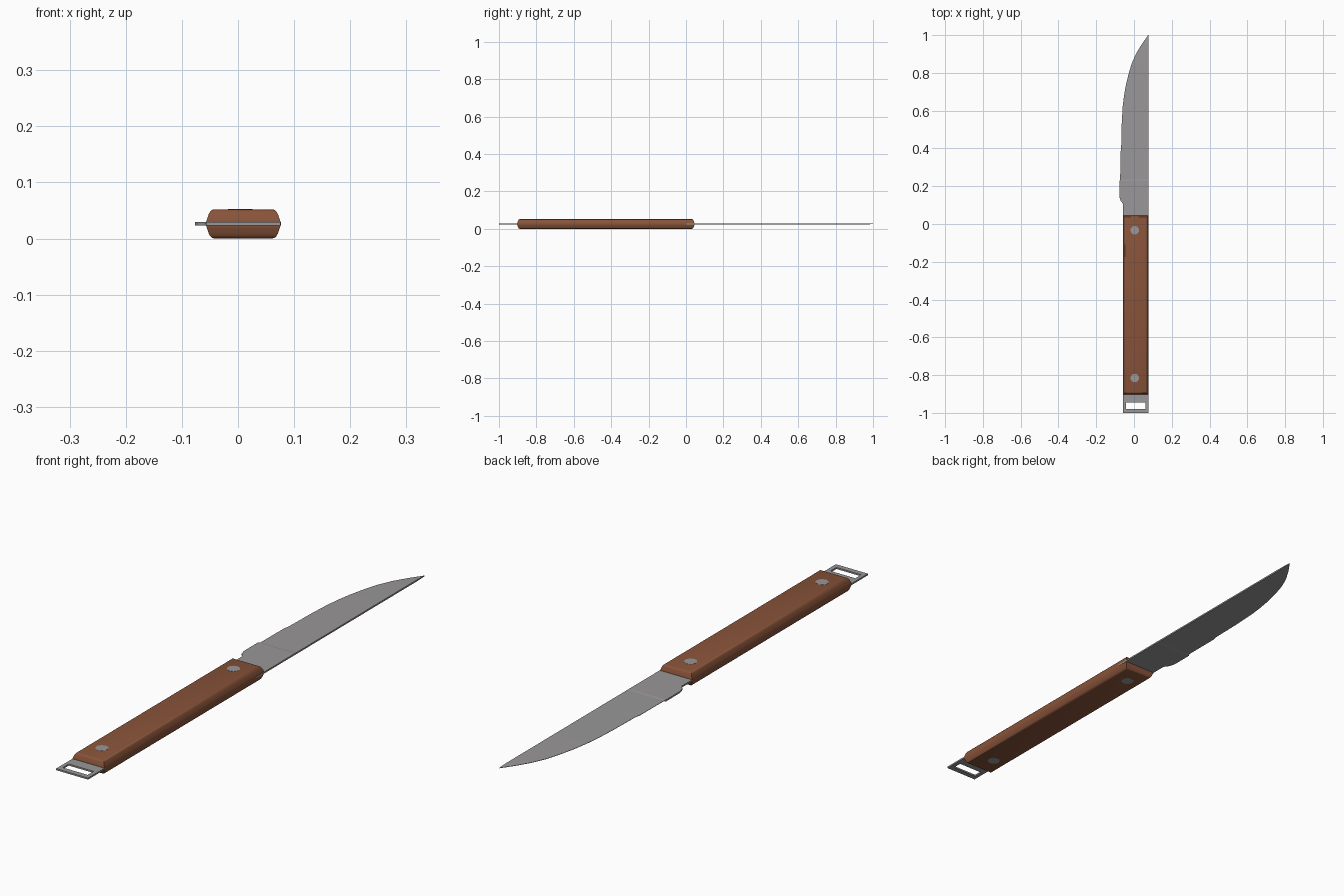
import bpy, bmesh, math

if "Cube" in bpy.data.objects:
    bpy.data.objects.remove(bpy.data.objects["Cube"])

ZC = 0.0263   # mid-plane of the knife
T = 0.003     # half thickness of the steel
X0, X1 = -0.058, 0.077


def material(name, rgb):
    m = bpy.data.materials.new(name)
    m.diffuse_color = (*rgb, 1)
    m.use_nodes = True
    m.node_tree.nodes["Principled BSDF"].inputs["Base Color"].default_value = m.diffuse_color
    return m


steel = material("grey steel", (0.32, 0.31, 0.31))
wood = material("brown wood", (0.25, 0.088, 0.042))


def finish(bm, name, mat, smooth=None):
    bmesh.ops.recalc_face_normals(bm, faces=bm.faces)
    me = bpy.data.meshes.new(name)
    bm.to_mesh(me)
    bm.free()
    me.materials.append(mat)
    ob = bpy.data.objects.new(name, me)
    bpy.context.collection.objects.link(ob)
    if smooth:
        bpy.ops.object.select_all(action='DESELECT')
        ob.select_set(True)
        bpy.context.view_layer.objects.active = ob
        bpy.ops.object.shade_smooth_by_angle(angle=math.radians(smooth))
    return ob


def bridge(bm, rings, closed=False):
    pairs = list(zip(rings, rings[1:])) + ([(rings[-1], rings[0])] if closed else [])
    for a, b in pairs:
        n = len(a)
        for i in range(n):
            j = (i + 1) % n
            bm.faces.new((a[i], a[j], b[j], b[i]))


# blade: cross-sections from the straight spine to the curved cutting edge
edge = [(-0.057, 0.0), (-0.057, 0.104), (-0.062, 0.112), (-0.070, 0.122),
        (-0.0765, 0.142), (-0.077, 0.155), (-0.077, 0.228), (-0.073, 0.236),
        (-0.072, 0.38), (-0.068, 0.395), (-0.065, 0.53), (-0.060, 0.62),
        (-0.054, 0.67), (-0.044, 0.73), (-0.030, 0.79), (-0.012, 0.85),
        (0.010, 0.90), (0.040, 0.95), (0.075, 1.0)]
bm = bmesh.new()
rings = []
for x, y in edge:
    thin = T if y < 0.23 else 0.0006
    spine = T if y < 0.97 else 0.001
    rings.append([bm.verts.new(p) for p in (
        (x, y, ZC - thin), (X1, y, ZC - spine), (X1, y, ZC + spine), (x, y, ZC + thin))])
bridge(bm, rings)
bm.faces.new(rings[0])
bm.faces.new(rings[-1])
finish(bm, "blade", steel)

# tang end with a rectangular lanyard slot
bm = bmesh.new()


def rect(x0, x1, y0, y1, z):
    return [bm.verts.new(p) for p in ((x0, y0, z), (x1, y0, z), (x1, y1, z), (x0, y1, z))]


outer = (X0 + 0.001, X1 - 0.001, -1.0, -0.88)
slot = (-0.043, 0.060, -0.98, -0.945)
bridge(bm, [rect(*outer, ZC - T), rect(*outer, ZC + T),
            rect(*slot, ZC + T), rect(*slot, ZC - T)], closed=True)
finish(bm, "tang_end", steel)

# wooden handle: stacked rectangles, narrowing and rounding above and below
bm = bmesh.new()
half = [(0.0, 0.0), (0.003, 0.009), (0.006, 0.0175), (0.0085, 0.022),
        (0.011, 0.0245), (0.015, 0.0258)]
levels = [(i, -h) for i, h in reversed(half[1:])] + half
rings = [rect(X0 + i, X1 - i, -0.904 + i, 0.047 - i, ZC + h) for i, h in levels]
bridge(bm, rings)
bm.faces.new(rings[0])
bm.faces.new(rings[-1])
finish(bm, "handle", wood, 40)

# rivets through both sides
for label, y in (("front", -0.033), ("rear", -0.815)):
    bm = bmesh.new()
    bmesh.ops.create_cone(bm, cap_ends=True, segments=10, radius1=0.023,
                          radius2=0.023, depth=2 * ZC)
    bmesh.ops.translate(bm, verts=bm.verts, vec=(0.004, y, ZC))
    finish(bm, label + "_rivet", steel)
